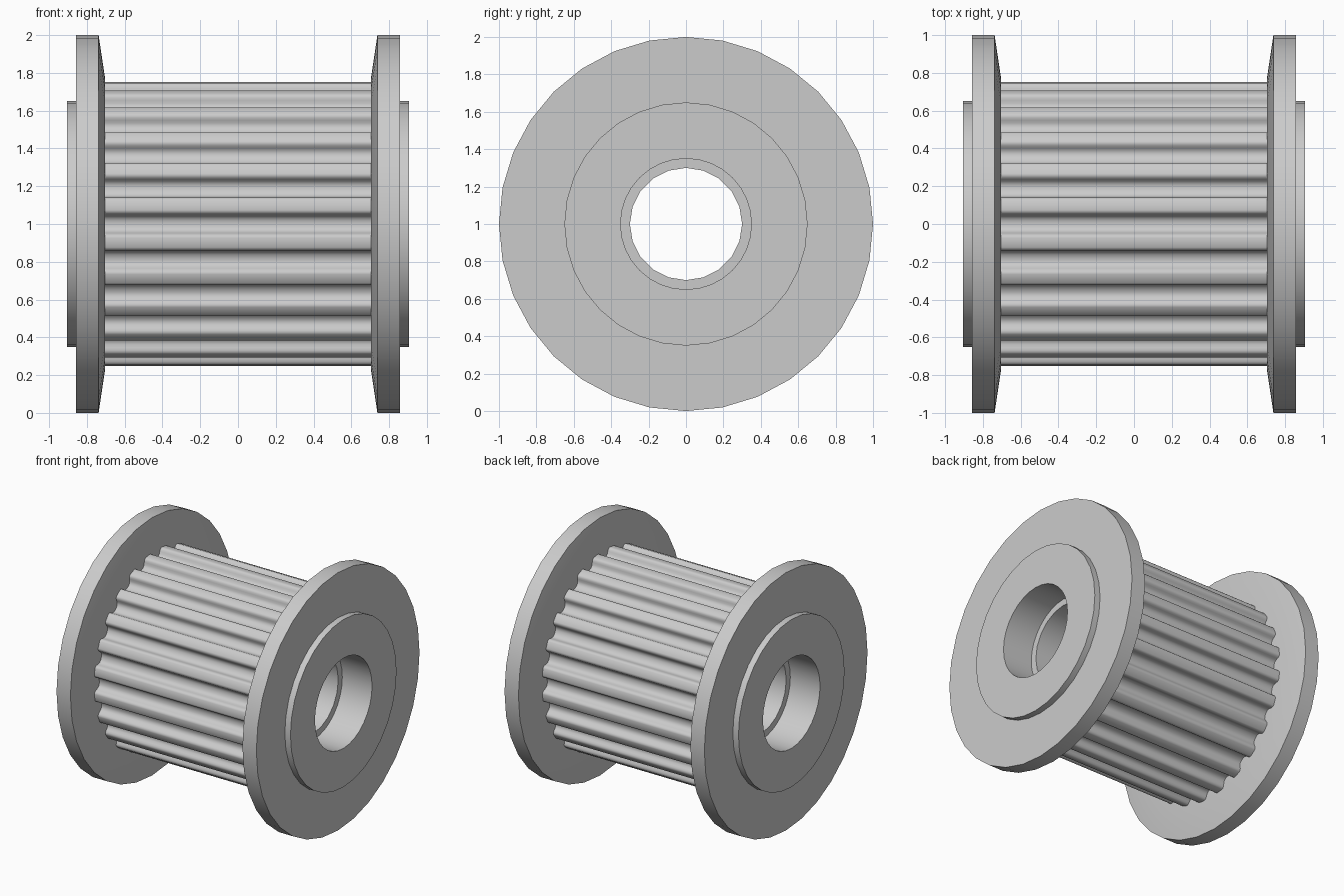
import bpy
import bmesh
from math import sin, cos, radians

cube = bpy.data.objects.get("Cube")
if cube:
    bpy.data.objects.remove(cube, do_unlink=True)

metal = bpy.data.materials.new("grey metal")
metal.use_nodes = True
GREY = (0.6, 0.6, 0.6, 1.0)
metal.diffuse_color = GREY
metal.node_tree.nodes["Principled BSDF"].inputs["Base Color"].default_value = GREY


def ring_solid(name, angles, loops):
    """Closed ring about the x axis; each loop is (x, radii matching angles)."""
    bm = bmesh.new()
    rows = [[bm.verts.new((x, r * sin(a), 1 + r * cos(a)))
             for a, r in zip(angles, radii)] for x, radii in loops]
    count = len(angles)
    for i, row in enumerate(rows):
        nxt = rows[(i + 1) % len(rows)]
        for j in range(count):
            k = (j + 1) % count
            bm.faces.new((row[j], row[k], nxt[k], nxt[j]))
    bmesh.ops.recalc_face_normals(bm, faces=bm.faces)
    mesh = bpy.data.meshes.new(name)
    bm.to_mesh(mesh)
    bm.free()
    mesh.materials.append(metal)
    obj = bpy.data.objects.new(name, mesh)
    bpy.context.collection.objects.link(obj)
    bpy.ops.object.select_all(action="DESELECT")
    bpy.context.view_layer.objects.active = obj
    obj.select_set(True)
    bpy.ops.object.shade_smooth_by_angle(angle=radians(30))
    return obj


def lathe(name, sides, profile):
    angles = [radians(360 * i / sides) for i in range(sides)]
    return ring_solid(name, angles, [(x, [r] * sides) for x, r in profile])


# Flanges with tapered inner faces, raised hubs and counterbores
for name, side in (("left_flange", 1), ("right_flange", -1)):
    profile = [(0.6, 0.35), (0.905, 0.35), (0.905, 0.65), (0.857, 0.65),
               (0.857, 1.0), (0.738, 1.0), (0.705, 0.78), (0.705, 0.5), (0.6, 0.5)]
    lathe(name, 32, [(side * x, r) for x, r in profile])

# Narrower central bore
lathe("bore_sleeve", 20, [(-0.65, 0.30), (-0.65, 0.42), (0.65, 0.42), (0.65, 0.30)])

# Toothed drum: half a tooth pitch as (degrees from groove centre, radius)
TEETH = 24
half = [(0, 0.692), (1.4, 0.694), (2.6, 0.701), (3.4, 0.714), (3.8, 0.730),
        (4.2, 0.743), (4.8, 0.752), (5.6, 0.756)]
pitch = 360 / TEETH
groove = half + [(pitch - a, r) for a, r in reversed(half[1:])]
angles, outer = [], []
for tooth in range(TEETH):
    for a, r in groove:
        angles.append(radians(tooth * pitch + a))
        outer.append(r)
inner = [0.4] * len(outer)
ring_solid("toothed_drum", angles,
           [(-0.72, inner), (-0.72, outer), (0.72, outer), (0.72, inner)])
